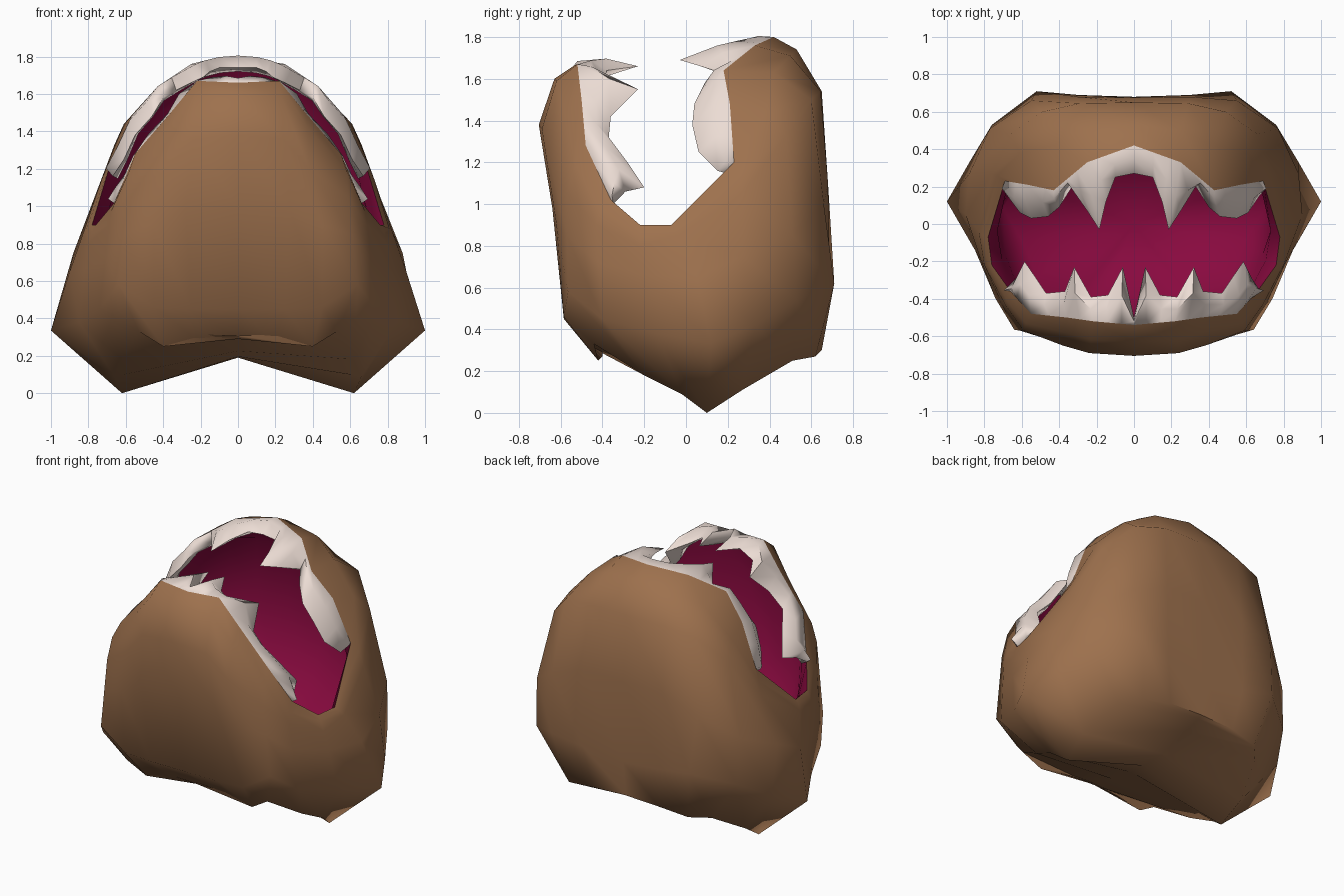
import bpy, bmesh, math
from mathutils import Vector as V


def material(name, rgb):
    m = bpy.data.materials.new(name)
    m.diffuse_color = (*rgb, 1)
    return m


SKIN = material("skin_brown", (0.34, 0.165, 0.075))
TEETH = material("teeth_ivory", (0.84, 0.72, 0.66))
MOUTH = material("mouth_maroon", (0.25, 0.003, 0.05))

# Half contours, running from the front centre round the +x side to the back centre
rim = [(0, -.54, 1.66), (.22, -.52, 1.67), (.36, -.50, 1.5), (.55, -.48, 1.28),
       (.66, -.36, 1.02), (.76, -.22, .90), (.78, -.07, .90), (.69, .23, 1.2),
       (.57, .21, 1.48), (.43, .18, 1.64), (.25, .33, 1.76), (0, .42, 1.80)]
crest = [(0, -.63, 1.60), (.23, -.62, 1.59), (.37, -.58, 1.42), (.58, -.53, 1.19),
         (.68, -.41, .97), (.78, -.22, .86), (.81, -.06, .88), (.73, .26, 1.14),
         (.61, .38, 1.44), (.43, .42, 1.63), (.25, .50, 1.71), (0, .53, 1.74)]
upper = [(0, -.705, 1.38), (.24, -.69, 1.36), (.38, -.65, 1.2), (.59, -.57, 1.05),
         (.69, -.43, .90), (.80, -.22, .80), (.83, -.04, .85), (.76, .27, 1.05),
         (.66, .48, 1.33), (.49, .60, 1.50), (.29, .645, 1.54), (0, .65, 1.54)]
mid = [(0, -.64, 1.0), (.28, -.64, .98), (.45, -.62, .9), (.61, -.57, .85),
       (.71, -.42, .72), (.82, -.19, .66), (.90, .05, .65), (.88, .27, .75),
       (.77, .51, .85), (.55, .66, 1.0), (.3, .68, 1.1), (0, .675, 1.1)]
low = [(0, -.585, .45), (.25, -.585, .45), (.45, -.585, .46), (.64, -.565, .58),
       (.74, -.4, .45), (.85, -.14, .38), (1, .12, .335), (.88, .33, .42),
       (.76, .53, .54), (.52, .71, .62), (.3, .69, .58), (0, .68, .55)]
base = [(0, -.4, .29), (.2, -.4, .27), (.4, -.42, .25), (.53, -.44, .33),
        (.62, -.2, .18), (.66, -.02, .09), (.62, .10, 0), (.64, .27, .11),
        (.55, .51, .25), (.45, .62, .27), (.25, .65, .3), (0, .65, .31)]
spine = [(0, y, .19 + .4 * (y - .1) ** 2) for _, y, _ in base]


def full(half):
    return [V(p) for p in half] + [V((-p[0], p[1], p[2])) for p in half[-2:0:-1]]


def build(name, rings, mat, flip=False, ends=False, angle=75):
    """Loft closed rings of equal length into one object."""
    bm = bmesh.new()
    vs = [[bm.verts.new(p) for p in r] for r in rings]
    n = len(vs[0])
    for a, b in zip(vs, vs[1:]):
        for i in range(n):
            j = (i + 1) % n
            f = (a[i], b[i], b[j], a[j])
            bm.faces.new(f[::-1] if flip else f)
    if ends:
        bm.faces.new(vs[0])
        bm.faces.new(vs[-1][::-1])
    bmesh.ops.remove_doubles(bm, verts=bm.verts, dist=1e-4)
    if ends:
        bmesh.ops.recalc_face_normals(bm, faces=bm.faces)
    me = bpy.data.meshes.new(name)
    bm.to_mesh(me)
    bm.free()
    ob = bpy.data.objects.new(name, me)
    bpy.context.collection.objects.link(ob)
    me.materials.append(mat)
    bpy.ops.object.select_all(action='DESELECT')
    ob.select_set(True)
    bpy.context.view_layer.objects.active = ob
    bpy.ops.object.shade_smooth_by_angle(angle=math.radians(angle))
    return ob


# Body skin
build("body", [full(r) for r in (rim, crest, upper, mid, low, base, spine)], SKIN)


# Mouth lining, a deep pocket just inside the skin
def shrink(half, s, dz=0):
    return [V((p.x * s, p.y * s, p.z + dz)) for p in full(half)]


inner = [shrink(rim, 1), shrink(upper, .88), shrink(mid, .84), shrink(low, .7, .08)]
inner.append([V((0, 0, .36))] * len(inner[0]))
build("mouth_lining", inner, MOUTH, flip=True)


# Tooth rows: each station is (position along rim, tooth edge x, y, z)
def rim_at(t):
    i = min(int(t), len(rim) - 2)
    return V(rim[i]).lerp(V(rim[i + 1]), t - i)


def section(t, x, y, z):
    a, tip = rim_at(t), V((x, y, z))
    out = V((a.x, 0, a.z - .6)).normalized()
    m = a.lerp(tip, .5)
    return [a, m + out * .035, tip, m - out * .05, a - out * .04]


def tooth_row(name, stations):
    half = [section(*s) for s in stations]
    left = [[V((-p.x, p.y, p.z)) for p in s] for s in half[:0:-1]]
    build(name, left + half, TEETH, ends=True, angle=75)


tooth_row("lower_teeth", [
    (0, 0, -.50, 1.64), (.3, .06, -.23, 1.66), (.65, .14, -.38, 1.64),
    (1, .23, -.39, 1.58), (1.5, .32, -.23, 1.55), (2, .37, -.36, 1.42),
    (2.5, .47, -.37, 1.32), (3, .53, -.28, 1.2), (3.3, .585, -.20, 1.08),
    (3.7, .63, -.29, 1.06), (4, .67, -.35, 1.02)])
tooth_row("upper_teeth", [
    (11, 0, .27, 1.74), (10.6, .1, .25, 1.74), (10.25, .15, .12, 1.72),
    (10, .185, -.03, 1.69), (9.7, .25, .07, 1.66), (9.4, .33, .2, 1.62),
    (9, .40, .09, 1.58), (8.6, .46, .04, 1.48), (8, .55, .03, 1.38),
    (7.5, .61, .06, 1.25), (7, .67, .15, 1.16)])
